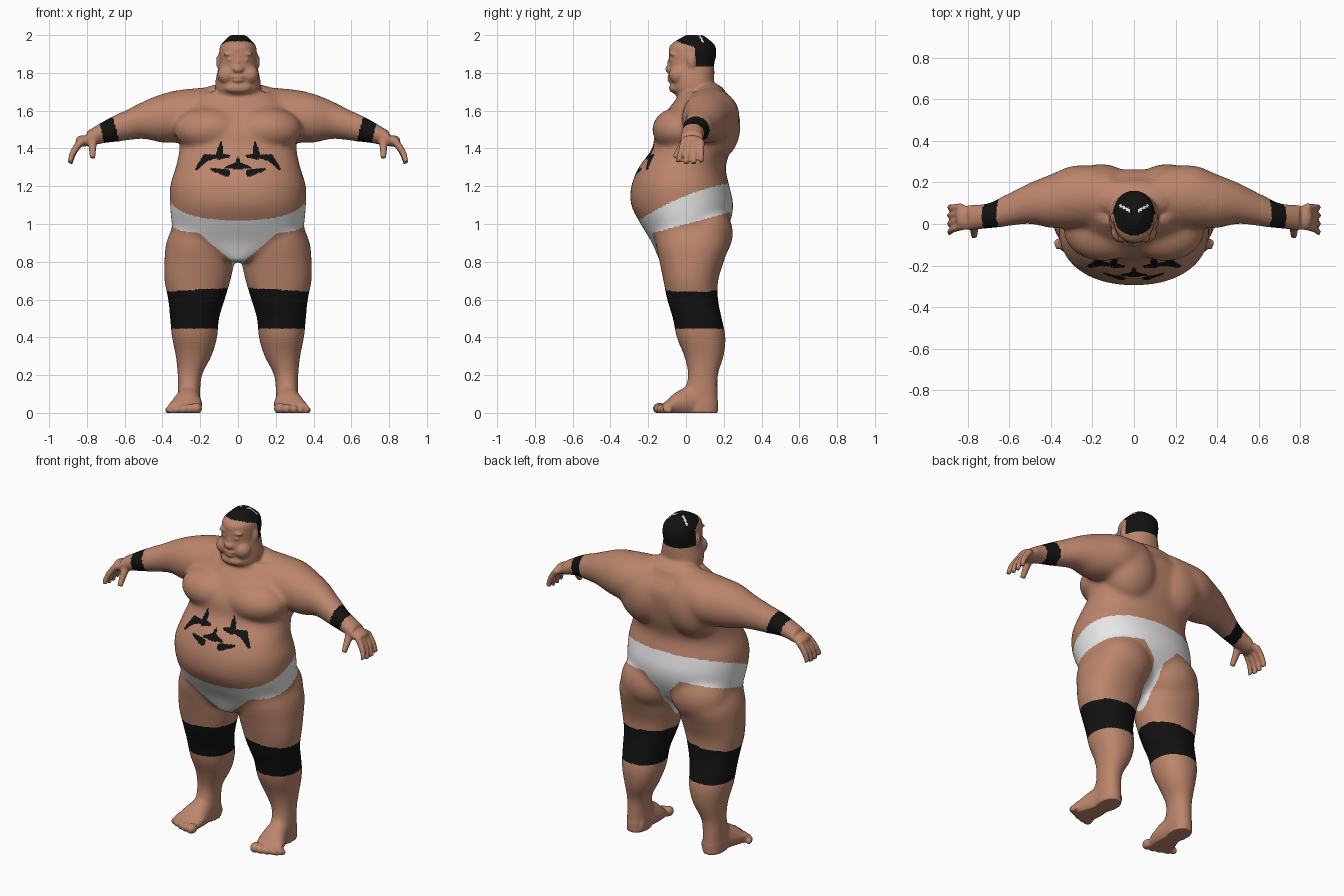
import bpy
import bmesh
from math import cos, sin, pi, copysign, hypot
from mathutils import Vector, Matrix

cube = bpy.data.objects.get("Cube")
if cube:
    bpy.data.objects.remove(cube)

X, Y, Z = Vector((1, 0, 0)), Vector((0, 1, 0)), Vector((0, 0, 1))
bm = bmesh.new()


def make_material(name, rgb, roughness):
    material = bpy.data.materials.new(name)
    material.use_nodes = True
    material.diffuse_color = (*rgb, 1)
    shader = material.node_tree.nodes["Principled BSDF"]
    shader.inputs["Base Color"].default_value = (*rgb, 1)
    shader.inputs["Roughness"].default_value = roughness
    return material


def spline(rows, steps=6):
    """Smooth the stations of a loft with a Catmull-Rom curve."""
    out = []
    padded = [rows[0], *rows, rows[-1]]
    for before, start, end, after in zip(padded, padded[1:], padded[2:], padded[3:]):
        for step in range(steps):
            t = step / steps
            out.append([q + t / 2 * (r - p + t * (2 * p - 5 * q + 4 * r - s + t * (3 * q - p - 3 * r + s)))
                        for p, q, r, s in zip(before, start, end, after)])
    return out + [rows[-1]]


def tube(stations, a, b, side=1, power=2.0, count=48):
    """Loft closed rings; a station is centre x, y, z and the radii along a and b."""
    rings = []
    for x, y, z, radius_a, radius_b in spline(list(stations)):
        ring = []
        for k in range(count):
            c, s = cos(2 * pi * k / count), sin(2 * pi * k / count)
            point = Vector((x, y, z)) + a * (radius_a * copysign(abs(c) ** (2 / power), c))
            point += b * (radius_b * copysign(abs(s) ** (2 / power), s))
            point.x *= side
            ring.append(bm.verts.new(point))
        rings.append(ring)
    for low, high in zip(rings, rings[1:]):
        for k in range(count):
            bm.faces.new((low[k], low[k - 1], high[k - 1], high[k]))
    bm.faces.new(rings[0])
    bm.faces.new(rings[-1][::-1])


def column(bottom, step, inner, outer, front, back, side=1):
    """Upright loft with evenly spaced outlines."""
    outlines = enumerate(zip(inner, outer, front, back))
    stations = [((i + o) / 2, (f + k) / 2, bottom + step * n, (o - i) / 2, (k - f) / 2)
                for n, (i, o, f, k) in outlines]
    tube(stations, X, Y, side, power=2.2)


def ball(centre, radii):
    matrix = Matrix.Translation(centre) @ Matrix.Diagonal((*radii, 1))
    bmesh.ops.create_uvsphere(bm, u_segments=24, v_segments=16, radius=1, matrix=matrix)


def pair(centre, radii):
    for side in (1, -1):
        ball((side * centre[0], *centre[1:]), radii)


# Torso
half = [.06, .32, .35, .36, .36, .33, .31, .31, .29, .2]
column(.8, .1, [-w for w in half], half,
       front=[-.14, -.18, -.24, -.29, -.29, -.25, -.18, -.16, -.1, -.02],
       back=[.05, .17, .23, .25, .23, .21, .24, .26, .26, .2])
pair(centre=(.15, -.03, 1.5), radii=(.19, .15, .12))     # chest
pair(centre=(.16, .15, 1.52), radii=(.17, .14, .19))     # shoulder blades
pair(centre=(.17, .1, .95), radii=(.18, .15, .16))       # buttocks
ball(centre=(0, .12, 1.66), radii=(.24, .1, .09))        # nape

# Neck and head
half = [.12, .12, .12, .11, .1, .1, .09, .04]
column(1.65, .05, [-w for w in half], half,
       front=[0, -.07, -.08, -.09, -.09, -.09, -.08, 0],
       back=[.19, .17, .15, .15, .15, .16, .15, .09])
ball(centre=(0, .05, 1.9), radii=(.1, .11, .1))          # crown
ball(centre=(0, -.09, 1.82), radii=(.03, .02, .02))      # nose tip
ball(centre=(0, -.08, 1.85), radii=(.01, .02, .03))      # nose bridge
ball(centre=(0, -.08, 1.78), radii=(.04, .02, .01))      # upper lip
ball(centre=(0, -.08, 1.76), radii=(.03, .02, .01))      # lower lip
ball(centre=(0, -.06, 1.72), radii=(.07, .03, .03))      # chin
pair(centre=(.04, -.07, 1.9), radii=(.04, .02, .01))     # brows
pair(centre=(.04, -.07, 1.87), radii=(.02, .02, .01))    # eyelids
pair(centre=(.06, -.04, 1.79), radii=(.05, .05, .05))    # cheeks
pair(centre=(.1, .03, 1.86), radii=(.016, .024, .04))    # ears

for side in (1, -1):
    # Leg
    column(0, .1, side=side,
           inner=[.2, .2, .19, .14, .11, .1, .07, .04, .02, .02, .05],
           outer=[.32, .32, .32, .33, .35, .36, .37, .39, .39, .38, .34],
           front=[0, -.01, .01, -.01, -.05, -.07, -.1, -.12, -.14, -.16, -.16],
           back=[.17, .17, .17, .2, .21, .19, .17, .17, .2, .23, .21])
    # Foot and toes
    tube([(.25, .14, .04, .05, .05), (.26, .05, .06, .06, .08),
          (.27, -.04, .05, .08, .07), (.29, -.12, .02, .09, .03)], X, Z, side)
    for toe in range(5):
        size = .03 - .003 * toe
        ball((side * (.22 + .037 * toe), .003 * toe * toe - .14, size * .8), (size, size * 1.2, size))
    # Arm and palm
    shoulder_to_wrist = zip([.1, .2, .3, .4, .5, .6, .7, .8],
                            [.13, .13, .13, .11, .1, .07, .04, .03],
                            [1.58, 1.57, 1.57, 1.56, 1.55, 1.52, 1.49, 1.45],
                            [.13, .15, .15, .13, .1, .08, .06, .06],
                            [.15, .15, .14, .13, .1, .08, .06, .04])
    tube(shoulder_to_wrist, Y, Z, side)
    ball((side * .82, .03, 1.44), (.04, .06, .03))
    # Thumb and fingers
    along = (0, .5, 1)
    thumb = [(.77, -.06 * t, 1.45 - .1 * t, .025 - .01 * t, .025 - .01 * t) for t in along]
    tube(thumb, X, Vector((0, .8, -.6)), side, count=16)
    for k in range(4):
        length = .11 + .01 * (k in (1, 2))
        finger = [(.83 + .1 * t - .04 * t * t, .08 - (.03 + .01 * t) * k, 1.44 - length * t,
                   .019 - .005 * t, .02 - .005 * t) for t in along]
        tube(finger, Y, Vector((.8, 0, .6)), side, count=16)

# Fuse all parts into one soft skin
parts = bpy.data.meshes.new("parts")
bm.to_mesh(parts)
bm.free()
body = bpy.data.objects.new("wrestler_body", parts)
bpy.context.scene.collection.objects.link(body)
remesh = body.modifiers.new("fuse", 'REMESH')
remesh.mode = 'VOXEL'
remesh.voxel_size = .0075
soften = body.modifiers.new("soften", 'SMOOTH')
soften.factor = .5
soften.iterations = 3
fused = bpy.data.meshes.new_from_object(body.evaluated_get(bpy.context.evaluated_depsgraph_get()))
body.modifiers.clear()
body.data = fused
fused.name = "wrestler_body"
bpy.data.meshes.remove(parts)
for material in (make_material("skin", (.5, .235, .15), roughness=.6),
                 make_material("black", (.006, .006, .006), roughness=.6),
                 make_material("white_cloth", (.8, .8, .8), roughness=.8)):
    fused.materials.append(material)

# Blend the large folds and flatten the soles
bm = bmesh.new()
bm.from_mesh(fused)
folds = [v for v in bm.verts if abs(v.co.x) < .62 and .06 < v.co.z < 1.7 and v.co.y > -.07 * (v.co.z > 1.66) - 1]
for _ in range(30):
    bmesh.ops.smooth_vert(bm, verts=folds, factor=.5, use_axis_x=True, use_axis_y=True, use_axis_z=True)
for vert in bm.verts:
    vert.co.z = max(vert.co.z, 0)

# Belly marking: mirrored strokes from a thick start x, z to a thin end x, z
strokes = [(.17, 1.35, .22, 1.29), (.17, 1.35, .1, 1.36), (.1, 1.36, .05, 1.36),
           (.1, 1.36, .09, 1.43), (.06, 1.27, .14, 1.29), (0, 1.31, .06, 1.3), (0, 1.31, 0, 1.35)]


def in_stroke(x, z, stroke):
    start_x, start_z, end_x, end_z = stroke
    dx, dz = end_x - start_x, end_z - start_z
    t = ((x - start_x) * dx + (z - start_z) * dz) / (dx * dx + dz * dz)
    t = min(1, max(0, t))
    return hypot(x - start_x - t * dx, z - start_z - t * dz) < .02 - .013 * t


SKIN, BLACK, WHITE = range(3)


def paint(point):
    x, y, z = abs(point.x), point.y, point.z
    # Hair with light flecks
    if z > 1.8:
        if x < .106 and (z > 1.95 - .35 * y or (y > .05 and z > 1.835)):
            fleck = z > 1.93 and .02 < x < .07 and abs(y - .055 - x / 2) < .007
            return WHITE if fleck else BLACK
        return SKIN
    # Wristbands
    if x > .5:
        return BLACK if .64 < x - (z - 1.48) / 4 < .72 else SKIN
    # Knee pads
    if z < .7:
        return BLACK if .445 < z < .665 - .06 * x else SKIN
    # Loincloth
    if z < 1.24:
        low = 1 + .27 * y
        if y < 0:
            low = min(low, .775 + .85 * x)
        high = 1.15 + .4 * y - y * y / 2
        strap = z > .75 and x < .03 + max(0, z - .97)
        return WHITE if z < high and (z > low or strap) else SKIN
    marked = y < 0 and z < 1.45 and any(in_stroke(x, z, stroke) for stroke in strokes)
    return BLACK if marked else SKIN


for face in bm.faces:
    face.smooth = True
    face.material_index = paint(face.calc_center_median())
bm.to_mesh(fused)
bm.free()
